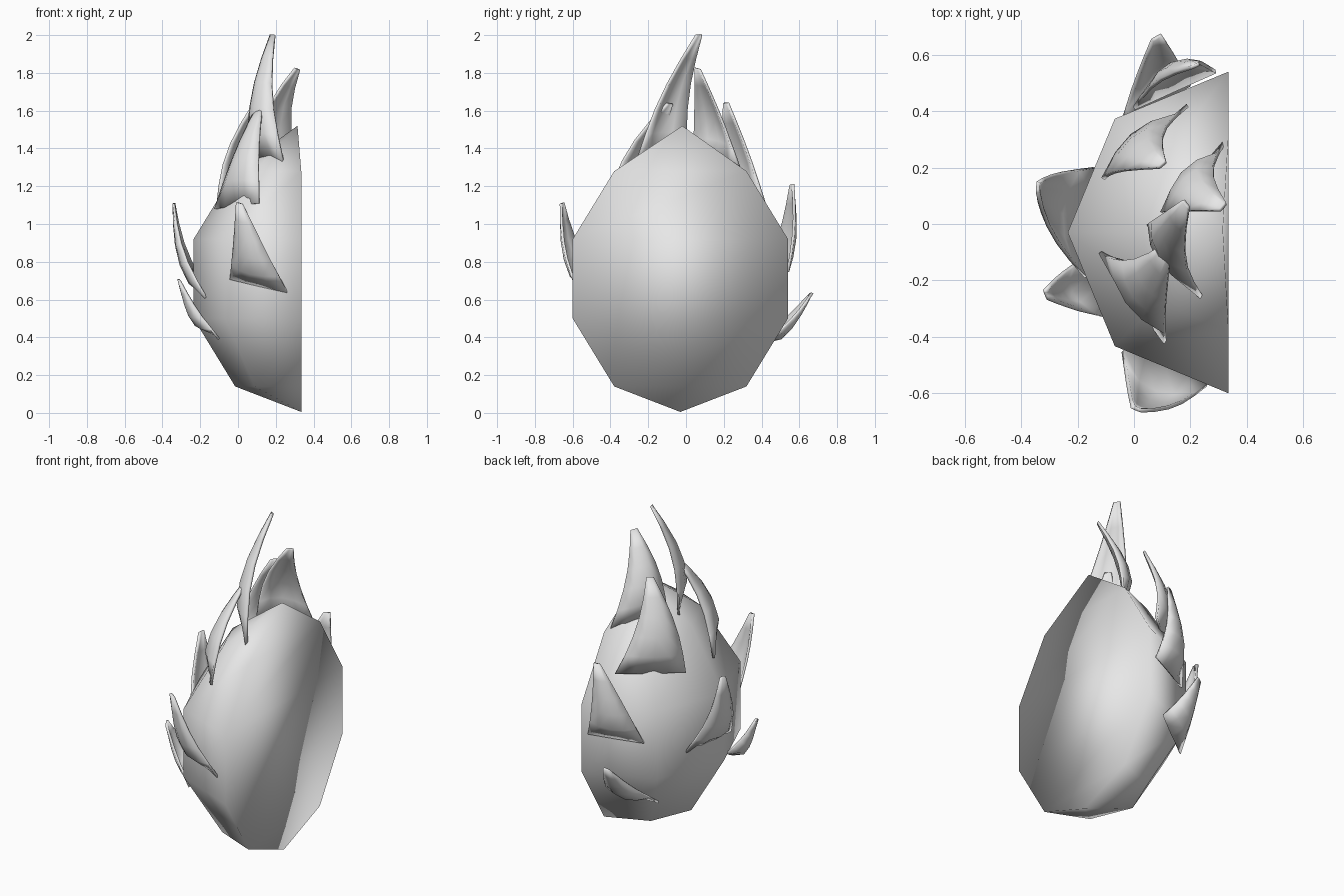
import bpy, bmesh, math
from mathutils import Vector

cube = bpy.data.objects.get("Cube")
if cube:
    bpy.data.objects.remove(cube, do_unlink=True)

grey = bpy.data.materials.new("plain_grey")
grey.use_nodes = True
grey.diffuse_color = (0.8, 0.8, 0.8, 1)
grey.node_tree.nodes["Principled BSDF"].inputs["Base Color"].default_value = (0.8, 0.8, 0.8, 1)


def finish(bm, name):
    """Turn a bmesh into a smooth, grey object."""
    bmesh.ops.recalc_face_normals(bm, faces=bm.faces[:])
    for f in bm.faces:
        f.smooth = True
    mesh = bpy.data.meshes.new(name)
    bm.to_mesh(mesh)
    bm.free()
    mesh.materials.append(grey)
    obj = bpy.data.objects.new(name, mesh)
    bpy.context.collection.objects.link(obj)
    return obj


# Half fruit: four rings of a coarse half sphere between two poles, with a flat cut side
CX, CY = 0.335, -0.03
bm = bmesh.new()
bottom = bm.verts.new((CX, CY, 0.005))
top = bm.verts.new((0.315, CY + 0.01, 1.52))
rings = []
for z, r in ((0.14, 0.35), (0.5, 0.57), (0.92, 0.57), (1.28, 0.35)):
    angles = [math.radians(90 + 45 * i) for i in range(5)]
    rings.append([bm.verts.new((CX + r * math.cos(a), CY + r * math.sin(a), z)) for a in angles])
for i in range(5):
    j = (i + 1) % 5  # the last step closes the cut side
    bm.faces.new((bottom, rings[0][j], rings[0][i]))
    bm.faces.new((top, rings[-1][i], rings[-1][j]))
    for low, high in zip(rings, rings[1:]):
        bm.faces.new((low[i], low[j], high[j], high[i]))
finish(bm, "fruit_half")

CENTRE = Vector((CX, CY, 0.72))


def scale_leaf(name, a, b, tip, bow=0.035, sway=0.0):
    """Thin pointed leaf from base corners a and b to the tip.

    bow bends it away from the fruit, sway bends it sideways towards b.
    """
    a, b, tip = Vector(a), Vector(b), Vector(tip)
    mid = (a + b) / 2
    side = (b - a).normalized()
    out = side.cross(tip - mid).normalized()
    if out.dot(mid - CENTRE) < 0:
        out.negate()
    rows, cols = 6, 5
    bm = bmesh.new()
    grid = []
    for r in range(rows):
        t = r / (rows - 1)
        left = a.lerp(tip - side * 0.018, t)
        right = b.lerp(tip + side * 0.018, t)
        bend = (out * bow + side * sway) * math.sin(math.pi * t)
        # the belly curls back to the skin at the base
        belly = 0.05 * math.sin(math.pi * math.sqrt(t))
        row = []
        for c in range(cols):
            s = c / (cols - 1)
            row.append(bm.verts.new(left.lerp(right, s) + bend + out * belly * 4 * s * (1 - s)))
        grid.append(row)
    for r in range(rows - 1):
        for c in range(cols - 1):
            bm.faces.new((grid[r][c], grid[r][c + 1], grid[r + 1][c + 1], grid[r + 1][c]))
    obj = finish(bm, name)
    thick = obj.modifiers.new("thickness", 'SOLIDIFY')
    thick.thickness = 0.014
    thick.offset = 0


# Leaves around the skin: name, two base corners, tip
scale_leaf("crown_leaf_tall", (0.24, -0.26, 1.33), (0.05, 0.0, 1.34), (0.185, 0.07, 2.0), bow=0.045)
scale_leaf("crown_leaf_back", (0.10, 0.04, 1.35), (0.32, 0.29, 1.28), (0.315, 0.06, 1.82), sway=-0.03)
scale_leaf("upper_leaf_front", (-0.12, -0.10, 1.08), (0.11, -0.42, 1.11), (0.12, -0.085, 1.635), sway=0.03)
scale_leaf("upper_leaf_back", (-0.11, 0.16, 1.09), (0.19, 0.42, 1.10), (0.10, 0.21, 1.64), sway=-0.03)
scale_leaf("middle_leaf_front", (-0.04, -0.45, 0.71), (0.26, -0.57, 0.64), (0.01, -0.655, 1.11), bow=0.025, sway=0.015)
scale_leaf("middle_leaf_side", (-0.17, -0.19, 0.61), (-0.14, 0.20, 0.62), (-0.34, 0.13, 1.11))
scale_leaf("middle_leaf_back", (0.29, 0.54, 0.75), (0.0, 0.41, 0.72), (0.215, 0.56, 1.21), bow=0.025, sway=0.015)
scale_leaf("lower_leaf_front", (-0.19, -0.13, 0.5), (-0.10, -0.33, 0.39), (-0.31, -0.25, 0.70), bow=0.01)
scale_leaf("lower_leaf_back", (0.20, 0.49, 0.43), (-0.05, 0.34, 0.34), (0.08, 0.66, 0.63), bow=0.01)
